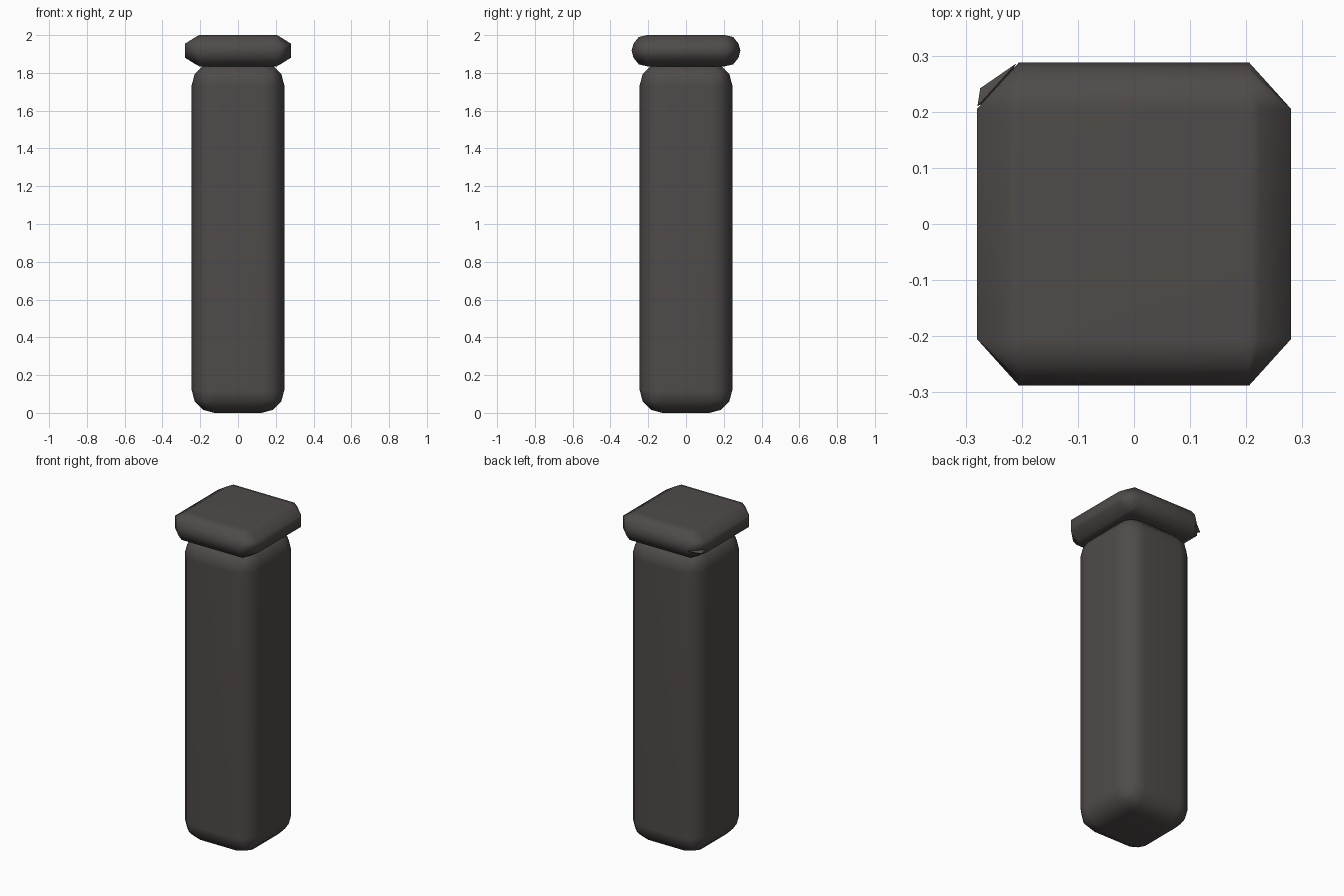
import bpy, bmesh

if "Cube" in bpy.data.objects:
    bpy.data.objects.remove(bpy.data.objects["Cube"])

mat = bpy.data.materials.new("charcoal")
mat.diffuse_color = (0.078, 0.070, 0.067, 1)
mat.use_nodes = True
mat.node_tree.nodes["Principled BSDF"].inputs["Base Color"].default_value = mat.diffuse_color


def finish(name, bm, smooth=True):
    """Turn a bmesh into a named, coloured object."""
    bmesh.ops.recalc_face_normals(bm, faces=bm.faces)
    for f in bm.faces:
        f.smooth = smooth
    me = bpy.data.meshes.new(name)
    bm.to_mesh(me)
    bm.free()
    me.materials.append(mat)
    ob = bpy.data.objects.new(name, me)
    bpy.context.collection.objects.link(ob)
    return ob


# Tall body: a box with every edge rounded
HALF, TOP = 0.245, 1.855
bm = bmesh.new()
bmesh.ops.create_cube(bm, size=1)
for v in bm.verts:
    v.co = (v.co.x * 2 * HALF, v.co.y * 2 * HALF, (v.co.z + 0.5) * TOP)
bmesh.ops.bevel(bm, geom=bm.edges[:], offset=0.12, segments=3,
                profile=0.5, affect='EDGES')
body = finish("body", bm)
body.modifiers.new("even_shading", 'WEIGHTED_NORMAL')

# Cap: octagonal rings, chamfered on the x sides and rounded on the y sides
IN = 0.205
rings = [(1.835, IN, IN), (1.845, 0.224, 0.25), (1.88, 0.28, 0.278),
         (1.918, 0.28, 0.288), (1.955, 0.28, 0.278),
         (1.99, 0.224, 0.25), (2.0, IN, IN)]
bm = bmesh.new()
loops = []
for z, hx, hy in rings:
    pts = [(hx, -IN), (hx, IN), (IN, hy), (-IN, hy),
           (-hx, IN), (-hx, -IN), (-IN, -hy), (IN, -hy)]
    loops.append([bm.verts.new((x, y, z)) for x, y in pts])
for a, b in zip(loops, loops[1:]):
    for i in range(8):
        j = (i + 1) % 8
        bm.faces.new((a[i], a[j], b[j], b[i]))
bm.faces.new(loops[0][::-1])
bm.faces.new(loops[-1])
bmesh.ops.remove_doubles(bm, verts=bm.verts, dist=0.0005)
cap = finish("cap", bm)
cap.modifiers.new("even_shading", 'WEIGHTED_NORMAL')

# Small spur on the back left corner of the cap
bm = bmesh.new()
for p in [(-0.21, 0.286, 1.90), (-0.274, 0.242, 1.885),
          (-0.279, 0.21, 1.90), (-0.24, 0.23, 1.87)]:
    bm.verts.new(p)
bmesh.ops.convex_hull(bm, input=bm.verts)
finish("corner_spur", bm, False)
